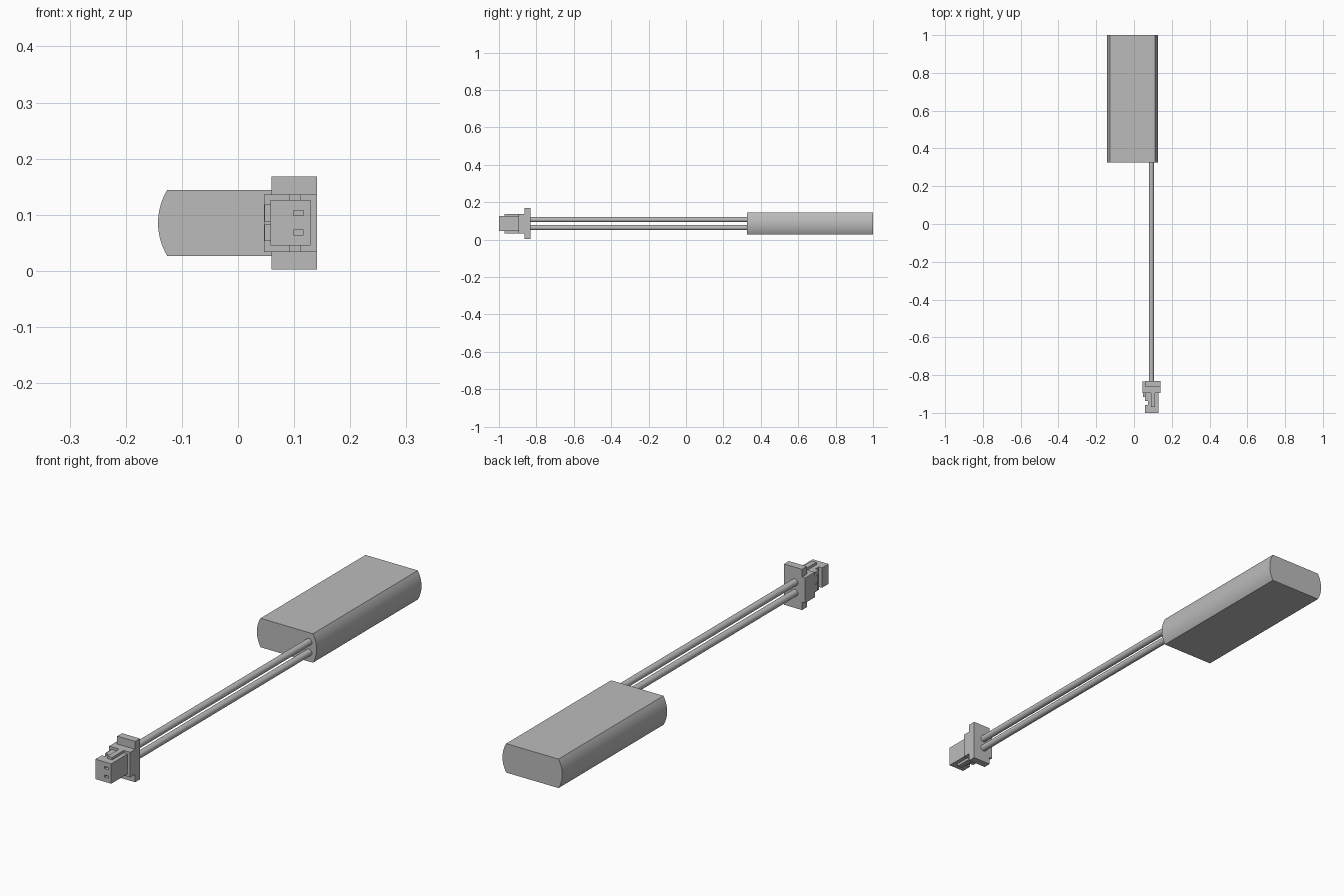
import bpy
import math

cube = bpy.data.objects.get("Cube")
if cube:
    bpy.data.objects.remove(cube, do_unlink=True)

grey = bpy.data.materials.new("plain grey")
grey.use_nodes = True
grey.diffuse_color = (0.5, 0.5, 0.5, 1)
grey.node_tree.nodes["Principled BSDF"].inputs["Base Color"].default_value = (0.5, 0.5, 0.5, 1)


def prism(name, outline, y0, y1, smooth=False):
    """Extrude an x-z outline along y."""
    n = len(outline)
    verts = [(x, y, z) for y in (y0, y1) for x, z in outline]
    faces = [tuple(range(n)), tuple(reversed(range(n, 2 * n)))]
    faces += [(i, i + n, (i + 1) % n + n, (i + 1) % n) for i in range(n)]
    mesh = bpy.data.meshes.new(name)
    mesh.from_pydata(verts, [], faces)
    mesh.materials.append(grey)
    obj = bpy.data.objects.new(name, mesh)
    bpy.context.collection.objects.link(obj)
    if smooth:
        bpy.ops.object.select_all(action='DESELECT')
        obj.select_set(True)
        bpy.context.view_layer.objects.active = obj
        bpy.ops.object.shade_smooth_by_angle(angle=math.radians(30))
    return obj


def box(name, x0, x1, y0, y1, z0, z1):
    return prism(name, [(x0, z0), (x1, z0), (x1, z1), (x0, z1)], y0, y1)


MID = 0.0855

# Battery pack: flat top and bottom, shallow arcs on the two long edges
half_h, bulge, left, right = 0.059, 0.0165, -0.126, 0.11
radius = (half_h ** 2 + bulge ** 2) / (2 * bulge)
span = math.asin(half_h / radius)
angles = [span * (i / 8 - 1) for i in range(17)]
arc = [(radius * math.cos(a) - radius + bulge, radius * math.sin(a)) for a in angles]
outline = [(right + dx, MID + dz) for dx, dz in arc]
outline += [(left - dx, MID - dz) for dx, dz in arc]
prism("battery_body", outline, 0.325, 1.0, smooth=True)

# Two round leads
for label, z in (("upper", MID + 0.0215), ("lower", MID - 0.0215)):
    ring = [(0.092 + 0.0138 * math.cos(math.tau * i / 32),
             z + 0.0138 * math.sin(math.tau * i / 32)) for i in range(32)]
    prism(label + "_wire", ring, -0.835, 0.326, smooth=True)

# Connector housing and flange
box("connector_flange", 0.06, 0.141, -0.863, -0.832, 0.002, 0.168)
box("connector_housing", 0.046, 0.141, -0.895, -0.833, 0.034, 0.136)

# Plug with a notch across its latch side
plug = box("connector_plug", 0.058, 0.129, -1.0, -0.894, 0.045, 0.126)
cutters = [box("latch_notch_cutter", 0.04, 0.073, -0.958, -0.938, 0.03, 0.14)]
for label, z in (("upper", 0.103), ("lower", 0.068)):
    # Contact slot in the front face
    cutters.append(box(label + "_slot_cutter", 0.099, 0.117, -1.05, -0.95, z - 0.0045, z + 0.0045))
    # Latch tooth beside the plug
    box(label + "_latch", 0.047, 0.06, -0.915, -0.894, z - 0.015, z + 0.015)

for cutter in cutters:
    cutter.hide_render = True
    cutter.hide_viewport = True
    cut = plug.modifiers.new(cutter.name, 'BOOLEAN')
    cut.operation = 'DIFFERENCE'
    cut.solver = 'EXACT'
    cut.object = cutter

# Guide rails above and below the plug
box("upper_rail", 0.091, 0.112, -0.97, -0.894, 0.125, 0.136)
box("lower_rail", 0.091, 0.112, -0.97, -0.894, 0.034, 0.046)
